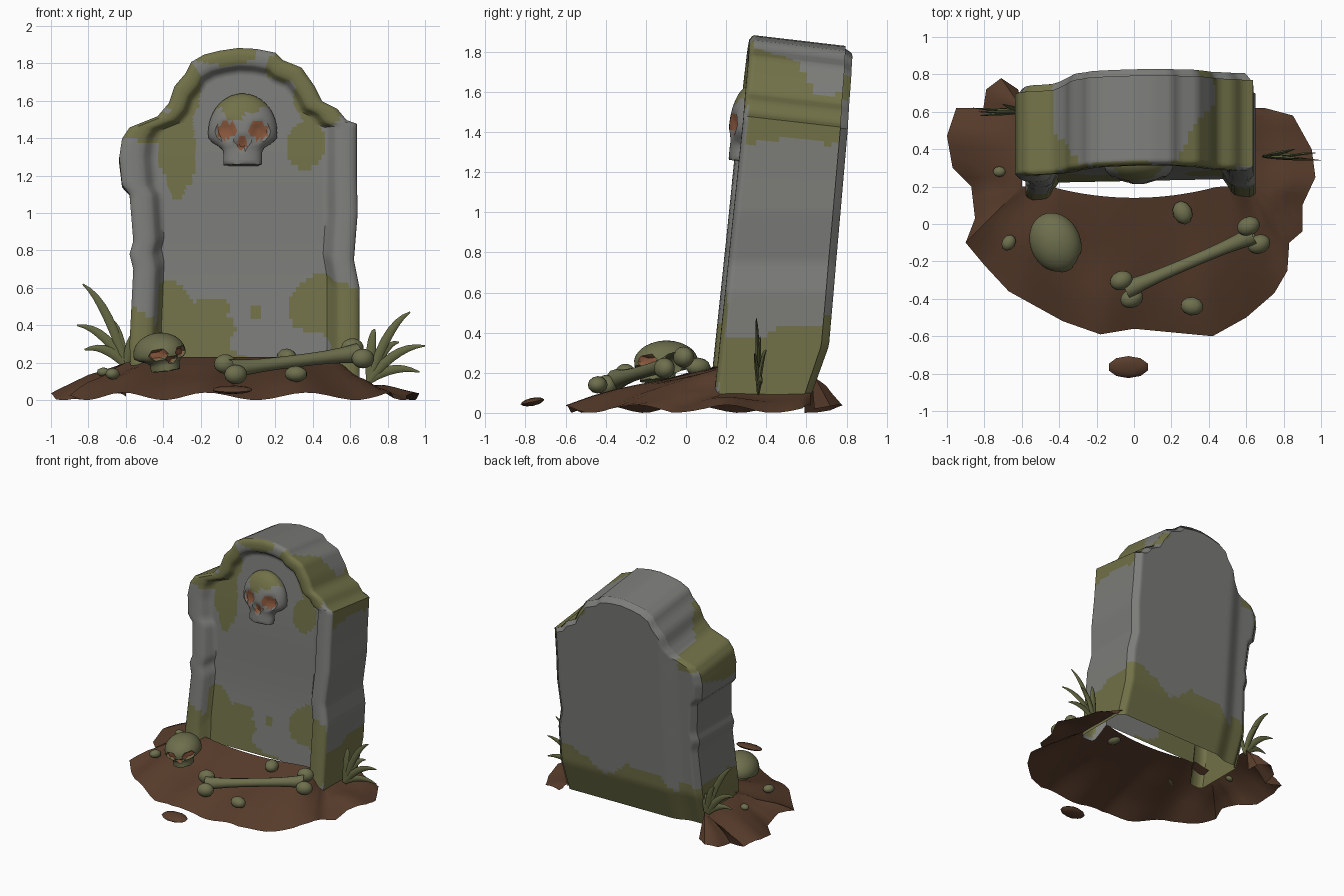
import bpy, bmesh, math
from mathutils import Vector, Matrix, Euler, noise

cube = bpy.data.objects.get("Cube")
if cube:
    bpy.data.objects.remove(cube, do_unlink=True)


def material(name, r, g, b):
    m = bpy.data.materials.new(name)
    m.use_nodes = True
    m.diffuse_color = (r, g, b, 1)
    m.node_tree.nodes["Principled BSDF"].inputs["Base Color"].default_value = (r, g, b, 1)
    return m


STONE = material("grey stone", .2, .2, .19)
MOSS = material("moss green", .165, .165, .065)
BONE = material("mossy bone", .155, .16, .075)
GRASS = material("grass green", .13, .14, .055)
SOIL = material("brown soil", .1, .047, .025)
SOCKET = material("rusty socket", .25, .095, .045)


def finish(name, bm, mats, angle=40):
    me = bpy.data.meshes.new(name)
    bm.to_mesh(me)
    bm.free()
    ob = bpy.data.objects.new(name, me)
    bpy.context.collection.objects.link(ob)
    for m in mats:
        me.materials.append(m)
    bpy.ops.object.select_all(action="DESELECT")
    ob.select_set(True)
    bpy.context.view_layer.objects.active = ob
    bpy.ops.object.shade_smooth_by_angle(angle=math.radians(angle))
    return ob


def resample(points, step):
    out = []
    for a, b in zip(points, points[1:]):
        a, b = Vector(a), Vector(b)
        n = max(1, round((b - a).length / step))
        out += [a.lerp(b, i / n) for i in range(n)]
    return out + [Vector(points[-1])]


def loft(bm, rings, closed=False):
    """Skin a list of point rings; returns (face, ring index) pairs."""
    vs = [[bm.verts.new(p) for p in ring] for ring in rings]
    faces = []
    for i, (a, b) in enumerate(zip(vs, vs[1:])):
        n = len(a)
        for j in range(n if closed else n - 1):
            k = (j + 1) % n
            faces.append((bm.faces.new((a[j], a[k], b[k], b[j])), i))
    return faces


def smooth(v, lo, hi):
    t = min(1, max(0, (v - lo) / (hi - lo)))
    return t * t * (3 - 2 * t)


# Headstone: worn outline lofted from the recessed panel, round the sides, to the back
outline = resample([
    (-.57, .07), (-.58, .3), (-.56, .7), (-.58, .78), (-.56, .85), (-.58, 1.1), (-.62, 1.15),
    (-.635, 1.3), (-.62, 1.4), (-.58, 1.46), (-.43, 1.52), (-.37, 1.59), (-.34, 1.68),
    (-.28, 1.75), (-.25, 1.81), (-.18, 1.85), (-.1, 1.87), (0, 1.885), (.1, 1.88),
    (.2, 1.86), (.24, 1.82), (.34, 1.78), (.41, 1.68), (.45, 1.6), (.53, 1.56),
    (.58, 1.5), (.635, 1.48), (.635, 1.2), (.64, 1), (.62, .75), (.65, .6), (.65, .07)], .028)


def stone_point(p, s, u, depth, panel):
    x = .03 + (p.x - .03) * s
    z = p.y if p.y < 1.4 else 1.4 + (p.y - 1.4) * s
    z -= .06 * u * smooth(z, 1, 1.5)
    z += .13 * (1 - min(z, 1)) * panel
    front = .12 + .105 * z + depth - .03 * panel * smooth(z, .6, 1.4)
    back = .58 + .36 * z if z < .33 else .7 + .087 * (z - .33)
    back -= .04 * smooth(-x, .3, .45) + (depth if u == 1 else 0)
    return Vector((x, front + (back - front) * u + .02 * x, z))


steps = [(i * .03, 0, .09, 1) for i in range(25)]                       # panel
steps += [(.76, 0, .06, .5), (.79, 0, .02, .1), (.82, 0, .005, 0)]      # inner bevel
steps += [(.87, 0, 0, 0), (.91, 0, 0, 0), (.95, 0, 0, 0), (.985, 0, .012, 0)]
front_end = len(steps)
steps += [(1, max(i, .6) / 14, 0, 0) for i in range(14)]                # sides and top
side_end = len(steps)
steps += [(1, 1, .05, 0), (.94, 1, .005, 0)]                            # back
steps += [(.93 * (1 - i / 26), 1, 0, 0) for i in range(27)]

patches = [(-.32, 1.3, .1, .22), (-.5, 1.47, .15, .09), (-.3, 1.68, .1, .15), (-.08, 1.85, .2, .05),
           (.42, 1.62, .12, .17), (.38, 1.36, .11, .14), (.25, 1.78, .13, .08),
           (.45, .5, .2, .17), (.58, .35, .1, .28), (.1, .47, .03, .04), (-.14, .5, .09, .06)]


def mossy(c, region):
    x, y, z = c
    n = noise.noise(Vector((x, y, z)) * 5)
    if region == "front":
        if -.43 < x < .3 and z < .68 - .85 * (x + .43) + .2 * n:
            return True
        if x <= -.43 and z < .42 + .2 * n:
            return True
        return any(((x - a) / p) ** 2 + ((z - b) / q) ** 2 < 1 + .8 * n for a, b, p, q in patches)
    if region == "side":
        if z < .4 + .08 * n:
            return True
        if x > 0:
            return z > 1.36 + .08 * n and x > .42 - .6 * max(0, .65 - y) + .05 * n
        return z > 1.2 + .3 * max(0, y - .4) and x < -.4 + .6 * max(0, .5 - y) + .05 * n
    if z < .4 + .22 * n + .06 * math.sin(x * 14):
        return True
    return (x < -.45 and z > 1.36) or abs(x - .42) + abs(z - 1.66) < .1


bm = bmesh.new()
for face, i in loft(bm, [[stone_point(p, *st) for p in outline] for st in steps]):
    region = "front" if i < front_end else "side" if i < side_end else "back"
    face.material_index = int(mossy(face.calc_center_median(), region))
bmesh.ops.remove_doubles(bm, verts=bm.verts, dist=.0005)
bmesh.ops.recalc_face_normals(bm, faces=bm.faces)
finish("headstone", bm, [STONE, MOSS], 45)

# Soil mound: open sheet wrapped round the front and sides of the stone
edge = resample([
    (-.6, .64), (-.62, .72), (-.71, .78), (-.79, .72), (-.81, .59), (-.95, .62), (-1, .47),
    (-.97, .3), (-.87, .2), (-.85, .03), (-.9, -.1), (-.8, -.22), (-.67, -.36), (-.38, -.52),
    (-.18, -.59), (0, -.56), (.42, -.6), (.6, -.5), (.75, -.37), (.82, -.25), (.83, -.1),
    (.9, -.04), (.9, .1), (.97, .25), (.95, .4), (.85, .58), (.7, .62)], .06)


def soil_point(i, p, t):
    x = min(.63, max(-.6, p.x * .72))
    if p.y > .15:
        x = -.6 if p.x < 0 else .63
    y = min(.62, max(p.y, .14 + .3 * min(x * x, .2)))
    top = .23 - .13 * smooth(x, .5, .63) - .03 * smooth(-x, .4, .6)
    low = .02 + .02 * math.sin(i * .7)
    bump = .02 * noise.noise(Vector((p.x * 4, p.y * 4, t * 3))) * math.sin(t * math.pi)
    return Vector((p.x + (x - p.x) * t, p.y + (y - p.y) * t, low + (top - low) * t ** .85 + bump))


bm = bmesh.new()
loft(bm, [[soil_point(i, p, k / 6) for i, p in enumerate(edge)] for k in range(7)])
bmesh.ops.remove_doubles(bm, verts=bm.verts, dist=.001)
bm.normal_update()
if sum(f.normal.z * f.calc_area() for f in bm.faces) < 0:
    bmesh.ops.reverse_faces(bm, faces=bm.faces)
finish("soil_mound", bm, [SOIL], 35)


# Rounded lumps: loose clod and pebbles
def ball(bm, centre, size, turn=(0, 0, 0), detail=3):
    m = Matrix.LocRotScale(Vector(centre), Euler(turn), Vector(size))
    bmesh.ops.create_icosphere(bm, subdivisions=detail, radius=1, matrix=m)


bm = bmesh.new()
ball(bm, (-.03, -.765, .055), (.11, .06, .02), (.2, 0, 0), 2)
finish("loose_clod", bm, [SOIL])
for i, (x, y, z, r) in enumerate([(-.72, .28, .15, .035), (-.67, -.1, .14, .045),
                                  (.26, .06, .23, .065), (.31, -.44, .14, .062)]):
    bm = bmesh.new()
    ball(bm, (x, y, z), (r, r * .8, r * .7), (0, 0, i), 2)
    finish(f"pebble_{i + 1}", bm, [BONE])


# Skulls: one sphere pinched into a jaw, with pushed-in sockets
def skull(name, centre, size, turn, mats, moss=False):
    holes = [(-.47, .02, .27, .22), (.47, .02, .27, .22), (0, -.3, .15, .17)]

    def hole(p):
        return p.y < 0 and any(((p.x - a) / w) ** 2 + ((p.z - b) / h) ** 2 < 1 for a, b, w, h in holes)

    bm = bmesh.new()
    bmesh.ops.create_icosphere(bm, subdivisions=4, radius=1)
    for v in bm.verts:
        p = v.co
        r = math.hypot(p.x, p.y)
        t = smooth(-p.z, .15, .5)
        want = r * (1 - t) + .56 * t if p.z > -.85 else r / .527 * .56
        k = want / max(r, .001)
        v.co = Vector((p.x * k, p.y * k - .3 * t, max(p.z, -.85)))
    for f in bm.faces:
        c = f.calc_center_median()
        if hole(c):
            f.material_index = 1
        elif moss and c.z > .25 + .5 * abs(c.x + .15) + .3 * noise.noise(c * 3):
            f.material_index = 2
    for v in bm.verts:
        if hole(v.co):
            v.co.y += .22
    bm.transform(Matrix.LocRotScale(Vector(centre), Euler(turn), Vector(size)))
    finish(name, bm, mats, 50)


skull("carved_skull", (.025, .315, 1.43), (.185, .1, .21), (-.1, 0, 0), [STONE, SOCKET, MOSS], True)
skull("ground_skull", (-.42, -.1, .25), (.135, .165, .11), (0, -.15, .42), [BONE, SOCKET])


# Swept tubes for the long bone and grass blades
def tube(bm, path, radii, flat=1, sides=10):
    rings = []
    for i, p in enumerate(path):
        d = (path[min(i + 1, len(path) - 1)] - path[max(i - 1, 0)]).normalized()
        side = d.cross(Vector((0, 1, 0))).normalized()
        up = side.cross(d)
        angles = [math.tau * k / sides for k in range(sides)]
        rings.append([p + (side * math.cos(a) + up * math.sin(a) * flat) * radii[i] for a in angles])
    loft(bm, rings, True)
    bmesh.ops.recalc_face_normals(bm, faces=bm.faces)


bm = bmesh.new()
a, b = Vector((-.04, -.35, .165)), Vector((.64, -.06, .25))
tube(bm, [a.lerp(b, i / 8) for i in range(9)], [.033 + .02 * abs(i / 4 - 1) ** 3 for i in range(9)])
across = Vector((.035, -.06, -.035))
for end in (a, b):
    for sign in (1, -1):
        ball(bm, end + across * sign * .8, (.062, .05, .052), (0, 0, .4))
finish("long_bone", bm, [BONE], 60)


def tuft(name, base, tips):
    base = Vector(base)
    bm = bmesh.new()
    for tip in tips:
        tip = Vector(tip)
        mid = base.lerp(tip, .45)
        mid.z = base.z + .65 * (tip.z - base.z) + .07
        ts = [i / 7 for i in range(8)]
        path = [base * (1 - t) ** 2 + mid * 2 * t * (1 - t) + tip * t * t for t in ts]
        tube(bm, path, [.004 + .021 * math.sin(math.pi * (.2 + .8 * t)) for t in ts], .45, 6)
    finish(name, bm, [GRASS])


tuft("left_grass", (.7, .36, .1), [(.92, .35, .47), (1, .34, .29), (.73, .37, .38),
                                   (.86, .4, .31), (.97, .38, .15)])
tuft("right_grass", (-.6, .6, .18), [(-.83, .6, .62), (-.86, .62, .4), (-.82, .58, .27),
                                     (-.7, .64, .44), (-.53, .56, .36)])
